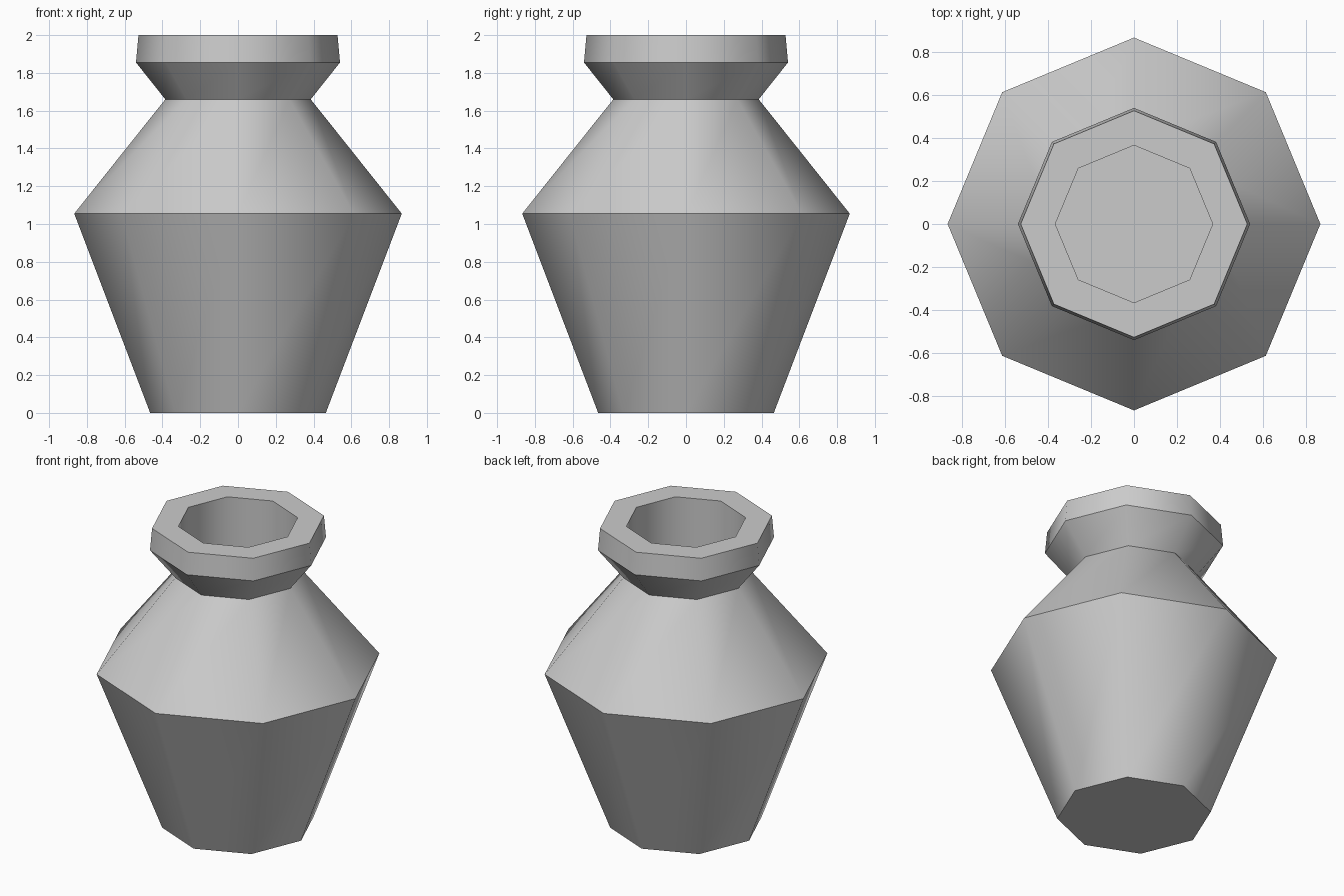
import bpy
import bmesh
import math

cube = bpy.data.objects.get("Cube")
if cube:
    bpy.data.objects.remove(cube, do_unlink=True)

SIDES = 8

# Clay colour
clay = bpy.data.materials.new("grey clay")
clay.use_nodes = True
colour = (0.6, 0.6, 0.6, 1.0)
clay.diffuse_color = colour
bsdf = next(n for n in clay.node_tree.nodes if n.type == 'BSDF_PRINCIPLED')
bsdf.inputs["Base Color"].default_value = colour
bsdf.inputs["Roughness"].default_value = 0.8

# Radius and height, from the foot up to the rim and down into the mouth
profile = [
    (0.465, 0.0),    # foot
    (0.867, 1.055),  # belly
    (0.385, 1.66),   # neck
    (0.54, 1.855),   # lip underside
    (0.527, 2.0),    # rim outside
    (0.366, 2.0),    # rim inside
    (0.366, 1.2),    # mouth floor
]


def add_ring(bm, radius, height):
    """One octagonal ring with corners on the axes."""
    angles = [2 * math.pi * i / SIDES for i in range(SIDES)]
    return [bm.verts.new((radius * math.cos(a), radius * math.sin(a), height))
            for a in angles]


bm = bmesh.new()
rings = [add_ring(bm, r, z) for r, z in profile]

# Walls between neighbouring rings
for low, high in zip(rings, rings[1:]):
    for i in range(SIDES):
        j = (i + 1) % SIDES
        bm.faces.new((low[i], low[j], high[j], high[i]))

# Base and mouth floor
bm.faces.new(rings[0][::-1])
bm.faces.new(rings[-1])
bmesh.ops.recalc_face_normals(bm, faces=bm.faces)

# Smooth around the pot, crisp along each ring
for face in bm.faces:
    face.smooth = True
for ring in rings:
    for i in range(SIDES):
        bm.edges.get((ring[i], ring[(i + 1) % SIDES])).smooth = False

mesh = bpy.data.meshes.new("pot")
bm.to_mesh(mesh)
bm.free()
mesh.materials.append(clay)
pot = bpy.data.objects.new("pot", mesh)
bpy.context.collection.objects.link(pot)
